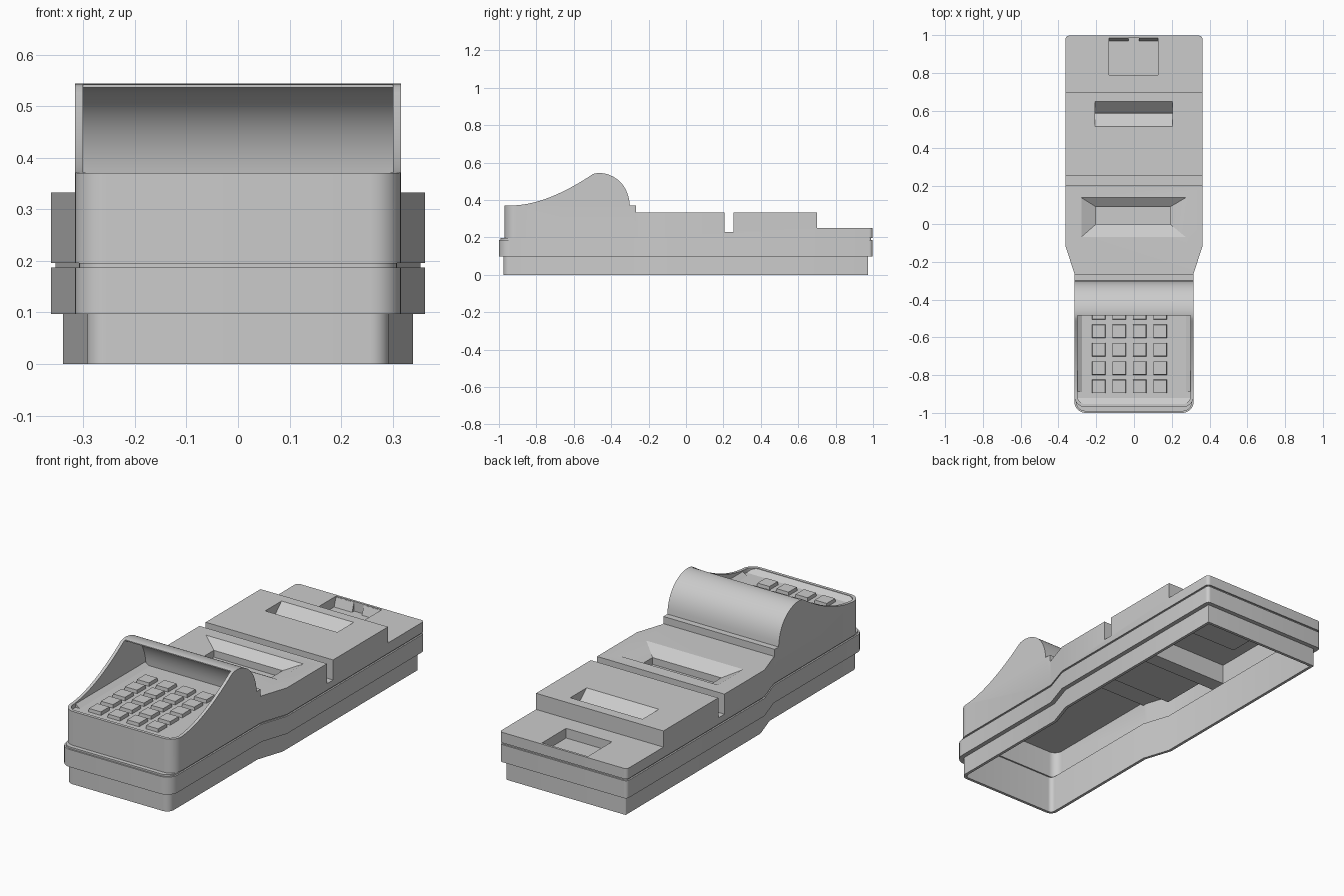
import bpy, bmesh, math
from mathutils import Vector
from mathutils.geometry import interpolate_bezier

cube = bpy.data.objects.get("Cube")
if cube:
    bpy.data.objects.remove(cube, do_unlink=True)

grey = bpy.data.materials.new("light grey plastic")
grey.use_nodes = True
grey.diffuse_color = (0.6, 0.6, 0.6, 1)
grey.node_tree.nodes["Principled BSDF"].inputs["Base Color"].default_value = (0.6, 0.6, 0.6, 1)


def make(name, bm):
    bmesh.ops.recalc_face_normals(bm, faces=bm.faces)
    mesh = bpy.data.meshes.new(name)
    bm.to_mesh(mesh)
    bm.free()
    mesh.materials.append(grey)
    ob = bpy.data.objects.new(name, mesh)
    bpy.context.collection.objects.link(ob)
    return ob


def extrude(name, points, shift):
    bm = bmesh.new()
    face = bm.faces.new([bm.verts.new(p) for p in points])
    new = bmesh.ops.extrude_face_region(bm, geom=[face])["geom"]
    bmesh.ops.translate(bm, vec=shift, verts=[v for v in new if isinstance(v, bmesh.types.BMVert)])
    return make(name, bm)


def plan(name, outline, z0, z1):
    return extrude(name, [(x, y, z0) for x, y in outline], (0, 0, z1 - z0))


def side(name, profile, x0, x1):
    return extrude(name, [(x0, y, z) for y, z in profile], (x1 - x0, 0, 0))


def box(name, x0, x1, y0, y1, z0, z1):
    return plan(name, [(x0, y0), (x1, y0), (x1, y1), (x0, y1)], z0, z1)


def funnel(name, bottom, z0, top, z1):
    # Tapered block; each rectangle is x0, x1, y0, y1
    bm = bmesh.new()
    rings = []
    for (x0, x1, y0, y1), z in ((bottom, z0), (top, z1)):
        rings.append([bm.verts.new((x, y, z)) for x, y in ((x0, y0), (x1, y0), (x1, y1), (x0, y1))])
    bm.faces.new(rings[0])
    bm.faces.new(rings[1])
    for i in range(4):
        j = (i + 1) % 4
        bm.faces.new((rings[0][i], rings[0][j], rings[1][j], rings[1][i]))
    return make(name, bm)


def boolean(target, tool, op="DIFFERENCE"):
    mod = target.modifiers.new("cut", "BOOLEAN")
    mod.operation, mod.object, mod.solver = op, tool, "EXACT"
    deps = bpy.context.evaluated_depsgraph_get()
    target.data = bpy.data.meshes.new_from_object(target.evaluated_get(deps))
    target.modifiers.clear()
    bpy.data.objects.remove(tool, do_unlink=True)
    return target


def curve(*pts, steps=20):
    return [(p.x, p.y) for p in interpolate_bezier(*[Vector(p) for p in pts], steps)]


def outline(inset=0.0, front=-1.0):
    # Rounded plan shape, waisted towards the front
    def corner(x, y, r, start):
        return [(x + r * math.cos(a), y + r * math.sin(a))
                for a in (math.radians(start + 90 * k / 8) for k in range(9))]
    r, rb = max(0.06 - inset, 0.02), max(0.018 - inset, 0.004)
    narrow, wide = 0.316 - inset, 0.362 - inset
    half = corner(narrow - r, front + inset + r, r, -90)
    half += [(narrow, -0.26), (wide, -0.12)]
    half += corner(wide - rb, 0.997 - inset - rb, rb, 0)
    return half + [(-x, y) for x, y in reversed(half)]


# Base: skirt, band and the groove between band and top
for name, inset, z0, z1 in (("lower_skirt", 0.023, 0, 0.097),
                            ("middle_band", 0, 0.097, 0.187),
                            ("groove_ring", 0.008, 0.187, 0.196)):
    ring = plan(name, outline(inset), z0, z1)
    boolean(ring, plan("hollow", outline(0.038), -0.1, 0.4))

# Top shell: side profile trimmed to the plan shape
FRONT = -0.97
top_line = [(-1.1, 0.196), (-1.1, 0.37), (-0.95, 0.37)]
top_line += curve((-0.9, 0.372), (-0.75, 0.385), (-0.6, 0.47), (-0.5, 0.537))
top_line += curve((-0.5, 0.537), (-0.45, 0.56), (-0.31, 0.53), (-0.3, 0.37))[1:]
top_line += [(-0.268, 0.37), (-0.268, 0.333), (0.205, 0.333), (0.205, 0.23), (0.255, 0.23),
             (0.255, 0.333), (0.7, 0.333), (0.7, 0.25), (1.1, 0.25), (1.1, 0.196)]
shell = side("upper_shell", top_line, -0.5, 0.5)
boolean(shell, plan("trim", outline(0, FRONT), 0, 1), "INTERSECT")

# Hollow underside, leaving housings around the pockets
under = [(-1.1, 0.1), (-1.1, 0.335), (-0.285, 0.335), (-0.285, 0.318), (0.19, 0.318),
         (0.19, 0.215), (0.27, 0.215), (0.27, 0.318), (0.685, 0.318), (0.685, 0.235),
         (1.1, 0.235), (1.1, 0.1)]
hollow = side("hollow", under, -0.5, 0.5)
boolean(hollow, plan("trim", outline(0.016, FRONT), 0, 1), "INTERSECT")
for housing in ((-0.29, 0.29, -0.085, 0.155, 0.245, 0.4),
                (-0.22, 0.22, 0.5, 0.665, 0.255, 0.4),
                (-0.145, 0.145, 0.775, 1.1, 0.185, 0.4)):
    boolean(hollow, box("housing", *housing))
boolean(shell, hollow)

# Keypad well running back under the hood
well = [(-1.1, 0.6), (-1.1, 0.368), (-0.955, 0.368), (-0.92, 0.35), (-0.318, 0.35)]
well += curve((-0.485, 0.536), (-0.45, 0.545), (-0.33, 0.51), (-0.318, 0.35))[-2::-1]
well += [(-0.485, 0.6)]
cutter = side("well", well, -0.5, 0.5)
boolean(cutter, plan("trim", outline(0.016, FRONT), 0, 1), "INTERSECT")
boolean(shell, cutter)

# Card funnel, V groove and rear pocket
boolean(shell, funnel("funnel", (-0.2, 0.19, 0, 0.09), 0.295, (-0.28, 0.275, -0.07, 0.14), 0.3335))
boolean(shell, box("slot", -0.2, 0.19, 0, 0.09, 0.26, 0.32))
boolean(shell, side("v_groove", [(0.515, 0.334), (0.585, 0.275), (0.59, 0.275), (0.65, 0.334)], -0.207, 0.203))
boolean(shell, box("pocket", -0.132, 0.128, 0.79, 0.985, 0.2, 0.4))

# Ramps either side of the rear pocket notch
for name, x0, x1 in (("pocket_ramp_right", -0.132, -0.03), ("pocket_ramp_left", 0.026, 0.128)):
    side(name, [(0.986, 0.199), (0.968, 0.199), (0.984, 0.245), (0.986, 0.245)], x0, x1)

# Sloped edges of the keypad floor
for name, s in (("keypad_edge_left", 1), ("keypad_edge_right", -1)):
    extrude(name, [(s * 0.301, -0.89, 0.349), (s * 0.275, -0.89, 0.35), (s * 0.301, -0.89, 0.368)],
            (0, 0.565, 0))

# Keys
for row in range(5):
    for col in range(4):
        x, y = -0.187 + 0.1085 * col, -0.86 + 0.0975 * row
        funnel(f"key_{row}_{col}", (x - 0.036, x + 0.036, y - 0.036, y + 0.036), 0.348,
               (x - 0.034, x + 0.034, y - 0.034, y + 0.034), 0.367)

# Shading
bpy.ops.object.select_all(action="DESELECT")
for ob in bpy.context.collection.objects:
    if ob.type == "MESH":
        ob.select_set(True)
        bpy.context.view_layer.objects.active = ob
bpy.ops.object.shade_smooth_by_angle(angle=math.radians(25))
